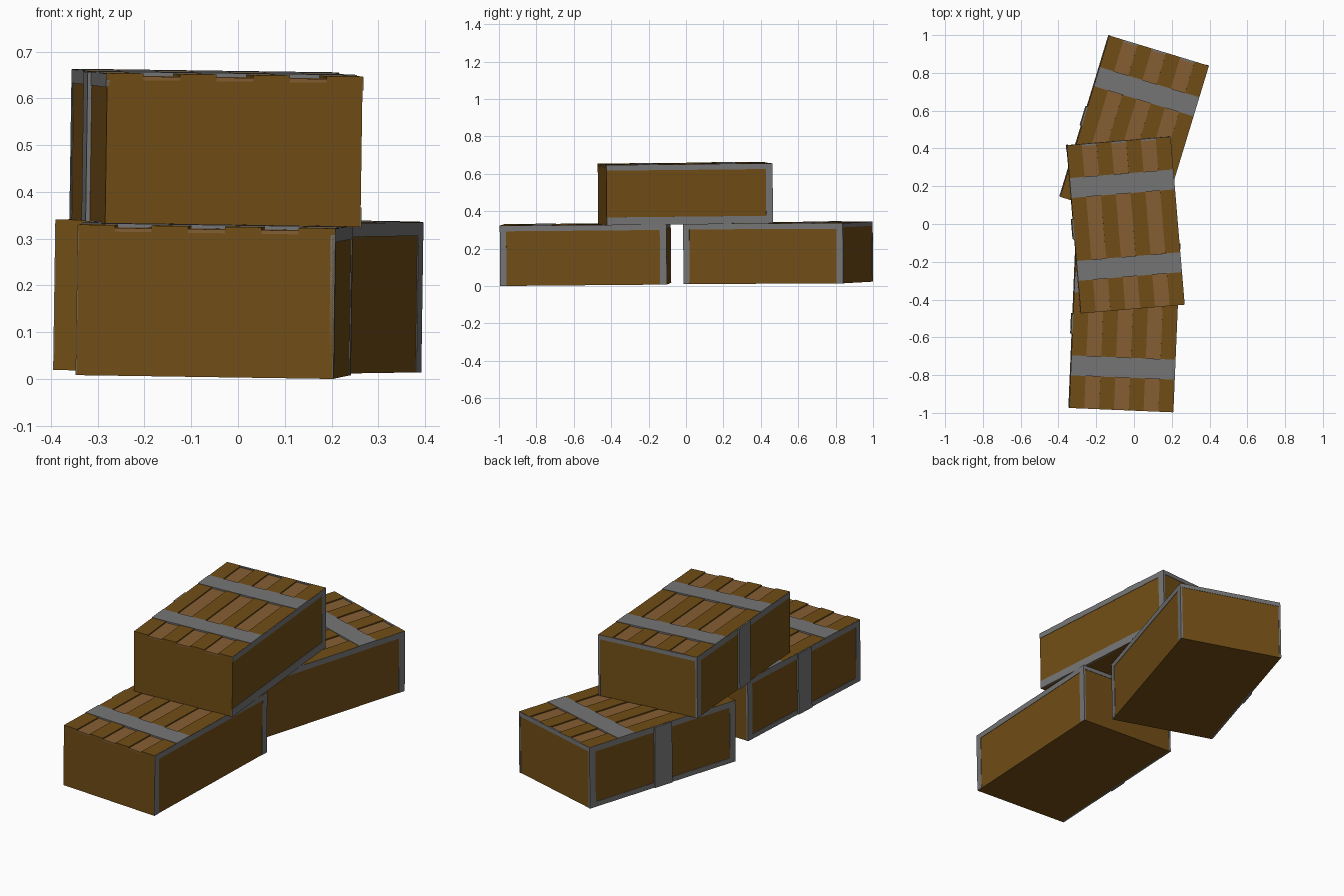
import bpy, bmesh
from math import radians
from mathutils import Matrix, Vector

if "Cube" in bpy.data.objects:
    bpy.data.objects.remove(bpy.data.objects["Cube"])


def material(name, rgb):
    m = bpy.data.materials.new(name)
    m.diffuse_color = (*rgb, 1)
    m.use_nodes = True
    m.node_tree.nodes["Principled BSDF"].inputs["Base Color"].default_value = m.diffuse_color
    return m


BROWN = material("brown_wood", (0.165, 0.075, 0.008))
LIGHT = material("light_wood", (0.235, 0.112, 0.032))
METAL = material("grey_metal", (0.18, 0.18, 0.18))

# the whole stack leans very slightly
LEAN = (Matrix.Translation((0, 0, 0.0122))
        @ Matrix.Rotation(0.0145, 4, 'Y') @ Matrix.Rotation(0.0092, 4, 'X'))
W, L, H = 0.274, 0.445, 0.322     # half width, half length, height


def boxes(name, mat, spans, place):
    """One object made of axis-aligned boxes given as min and max corners."""
    bm = bmesh.new()
    for lo, hi in spans:
        lo, hi = Vector(lo), Vector(hi)
        m = Matrix.Translation((lo + hi) / 2) @ Matrix.Diagonal((*(hi - lo), 1))
        bmesh.ops.create_cube(bm, size=1, matrix=m)
    mesh = bpy.data.meshes.new(name)
    bm.to_mesh(mesh)
    bm.free()
    mesh.materials.append(mat)
    ob = bpy.data.objects.new(name, mesh)
    ob.matrix_world = place
    bpy.context.collection.objects.link(ob)


def crate(name, x, y, z, angle, upper=False):
    place = (LEAN @ Matrix.Translation((x, y, z))
             @ Matrix.Rotation(radians(angle), 4, 'Z'))
    # body
    boxes(name + "_body", BROWN, [((-W, -L, 0), (W, L, H - 0.012))], place)

    # lid planks: dark ones raised, light ones slightly sunken
    n = 7
    step = 2 * (W + 0.001) / n
    dark, light = [], []
    for i in range(n):
        a = -W - 0.001 + i * step
        top = H if i % 2 == 0 else H - 0.006
        (dark if i % 2 == 0 else light).append(
            ((a, -L - 0.001, H - 0.014), (a + step, L + 0.001, top)))
    boxes(name + "_dark_planks", BROWN, dark, place)
    boxes(name + "_light_planks", LIGHT, light, place)

    # two metal straps over the lid
    boxes(name + "_lid_straps", METAL,
          [((-W - 0.002, c - 0.053, H - 0.012), (W + 0.002, c + 0.053, H + 0.002))
           for c in (-0.22, 0.22)], place)

    # edge frame: corner posts and rails
    t, p, b, zt = 0.008, 0.034, 0.002, H - 0.001
    frame = []
    for s in (-1, 1):
        x0, x1 = sorted((s * (W - t), s * (W + b)))
        frame.append(((x0, L - p, 0), (x1, L + b, zt)))
        if not upper:
            frame.append(((x0, -L, 0), (x1, -L + p, zt)))
        frame.append(((x0, -L, zt - 0.029), (x1, L + b, zt)))
    if upper:
        frame.append(((W - t, -L, 0.0), (W + b, L + b, 0.042)))
    else:
        frame.append(((-W - b, -L, 0.0), (-W + t, L + b, 0.026)))
    frame.append(((-W - b, L - t, zt - 0.022), (W + b, L + b, zt)))
    boxes(name + "_frame", METAL, frame, place)

    # single upright strap on the left side
    boxes(name + "_side_strap", METAL,
          [((-W - 0.009, -0.053, 0.001), (-W + t, 0.053, zt - 0.001))], place)


crate("front_crate", -0.053, -0.537, 0, -2.4)
crate("back_crate", -0.002, 0.493, 0, -16.9)
crate("top_crate", -0.053, 0.0, 0.32, 4.8, upper=True)
